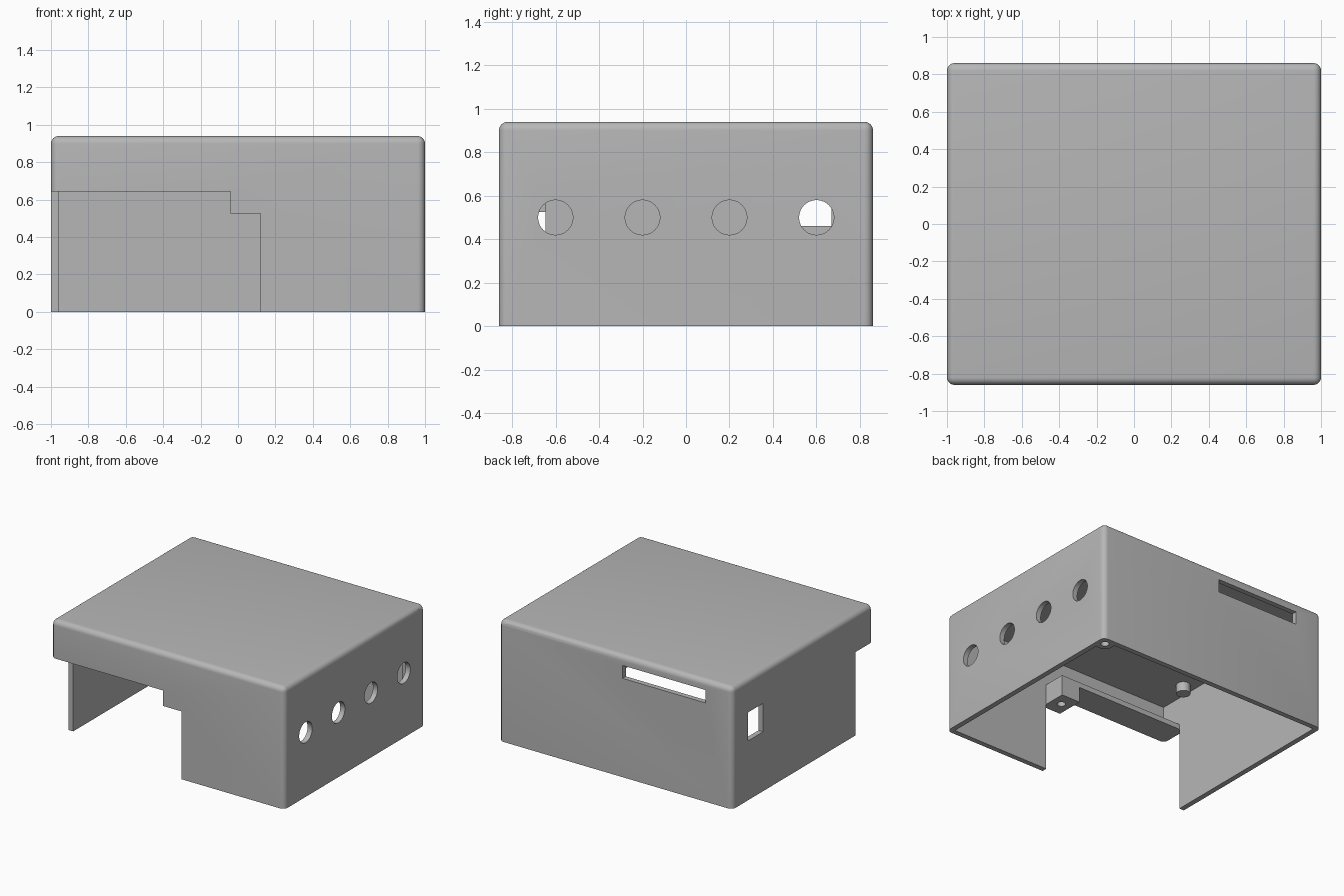
import bpy, bmesh, math
from mathutils import Matrix

if "Cube" in bpy.data.objects:
    bpy.data.objects.remove(bpy.data.objects["Cube"], do_unlink=True)

X, Y, H = 1.0, 0.86, 0.94      # half width, half depth, height
T = 0.04                       # wall thickness and edge radius

grey = bpy.data.materials.new("plain_grey")
grey.use_nodes = True
grey.diffuse_color = (0.47, 0.47, 0.47, 1)
grey.node_tree.nodes["Principled BSDF"].inputs["Base Color"].default_value = (0.47, 0.47, 0.47, 1)


def finish(name, bm):
    mesh = bpy.data.meshes.new(name)
    bm.to_mesh(mesh)
    bm.free()
    mesh.materials.append(grey)
    obj = bpy.data.objects.new(name, mesh)
    bpy.context.collection.objects.link(obj)
    return obj


def box(name, x0, x1, y0, y1, z0, z1, rounded=False):
    bm = bmesh.new()
    mat = (Matrix.Translation(((x0 + x1) / 2, (y0 + y1) / 2, (z0 + z1) / 2))
           @ Matrix.Diagonal((x1 - x0, y1 - y0, z1 - z0, 1)))
    bmesh.ops.create_cube(bm, size=1, matrix=mat)
    if rounded:
        # every edge except the bottom rim
        edges = [e for e in bm.edges if max(v.co.z for v in e.verts) > z0 + T]
        bmesh.ops.bevel(bm, geom=edges, offset=T, segments=6, profile=0.5, affect='EDGES')
    return finish(name, bm)


def cylinder(name, center, radius, depth, axis='Z'):
    bm = bmesh.new()
    turn = Matrix.Rotation(math.pi / 2, 4, 'Y') if axis == 'X' else Matrix.Identity(4)
    bmesh.ops.create_cone(bm, cap_ends=True, segments=40, radius1=radius, radius2=radius,
                          depth=depth, matrix=Matrix.Translation(center) @ turn)
    return finish(name, bm)


def combine(obj, tool, operation='DIFFERENCE'):
    mod = obj.modifiers.new("combine", 'BOOLEAN')
    mod.operation, mod.solver, mod.object = operation, 'EXACT', tool
    graph = bpy.context.evaluated_depsgraph_get()
    graph.update()
    mesh = bpy.data.meshes.new_from_object(obj.evaluated_get(graph))
    obj.modifiers.clear()
    obj.data = mesh
    bpy.data.objects.remove(tool, do_unlink=True)


# Hollow cover with rounded top and corners, open underneath
cover = box("cover", -X, X, -Y, Y, 0, H, rounded=True)
combine(cover, box("cavity", -X + T, X - T, -Y + T, Y - T, -0.1, H - T))

# Screw boss in the back corner
combine(cover, cylinder("boss", (0.93, 0.79, 0.46), 0.065, 0.92), 'UNION')
combine(cover, cylinder("boss_hole", (0.935, 0.795, 0.1), 0.03, 0.6))

# Stepped opening at the front corner
STEP, END, LEDGE, LOW, HIGH = -0.04, 0.12, -0.645, 0.525, 0.645
combine(cover, box("high_cut", -X - 0.1, STEP, -Y - 0.1, LEDGE, -0.1, HIGH))
combine(cover, box("low_cut", STEP - 0.1, END, -Y - 0.1, LEDGE, -0.1, LOW))

# Row of round holes in one side
for y in (-0.6, -0.2, 0.2, 0.6):
    combine(cover, cylinder("round_hole", (X, y, 0.5), 0.08, 0.3, 'X'))

# Square window in the other side, long slot in the back
combine(cover, box("window", -X - 0.1, -X + 0.1, 0.485, 0.67, 0.46, 0.68))
combine(cover, box("slot", -0.77, -0.06, Y - 0.1, Y + 0.1, 0.765, 0.865))

# Shelf and screw block lining the stepped opening
shelf = box("opening_shelf", -X + T, STEP, -Y + T, LEDGE, HIGH, HIGH + T)
block = box("screw_block", STEP, END, -Y + T, LEDGE, LOW, HIGH + T)
combine(block, cylinder("block_hole", (0.04, -0.75, LOW), 0.03, 0.24))

# Short locating peg under the ceiling
peg = cylinder("locating_peg", (-0.865, -0.49, 0.87), 0.05, 0.08)

for obj in bpy.context.view_layer.objects:
    obj.select_set(False)
for obj in (cover, shelf, block, peg):
    obj.select_set(True)
bpy.context.view_layer.objects.active = cover
bpy.ops.object.shade_smooth_by_angle(angle=math.radians(30))
